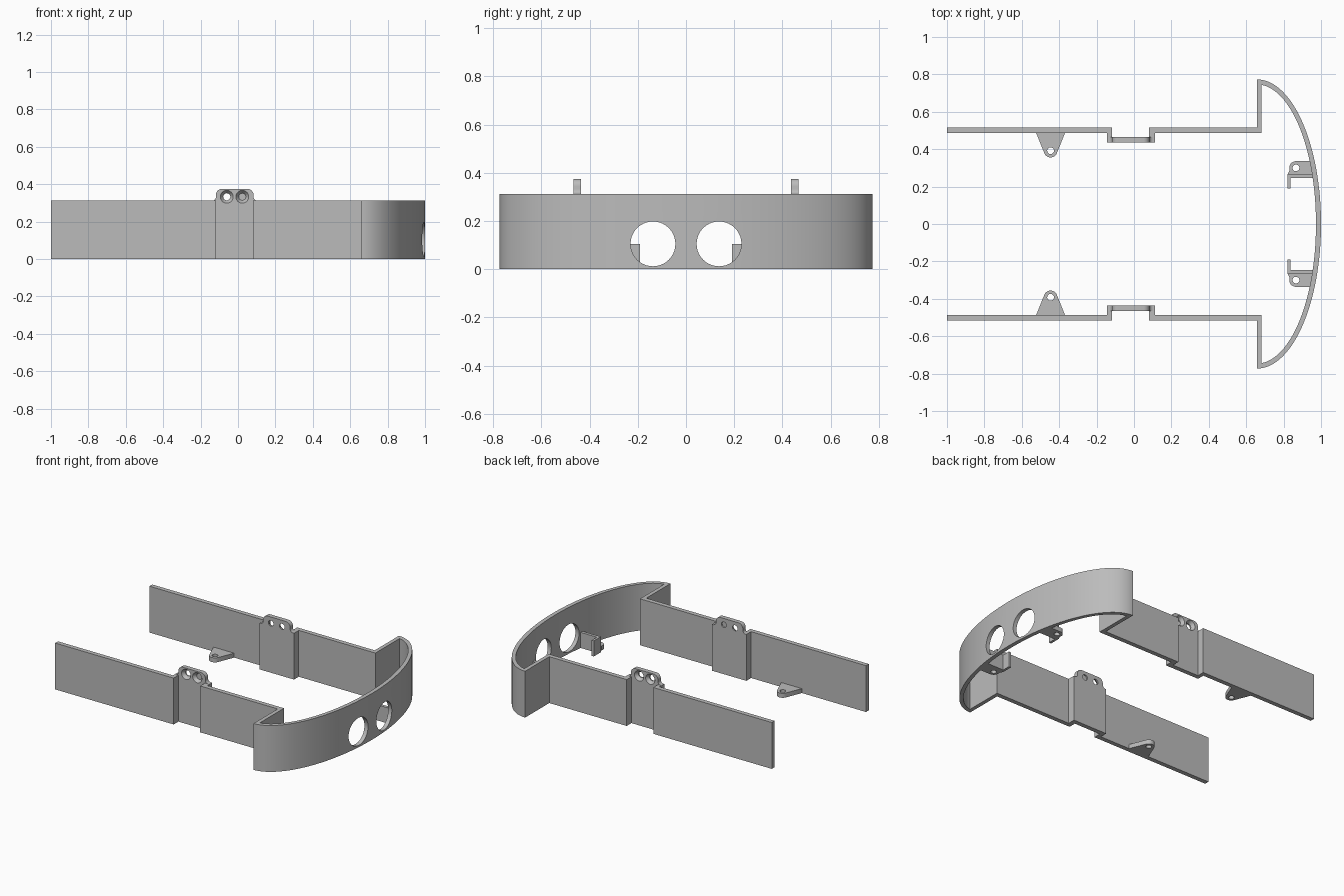
import bpy, bmesh
from math import cos, sin, pi, radians, sqrt, acos
from mathutils import Matrix, Vector

cube = bpy.data.objects.get("Cube")
if cube:
    bpy.data.objects.remove(cube)

GREY = (0.5, 0.5, 0.5, 1)
grey = bpy.data.materials.new("mid_grey")
grey.use_nodes = True
grey.diffuse_color = GREY
grey.node_tree.nodes["Principled BSDF"].inputs["Base Color"].default_value = GREY

WALL, HEIGHT, SHEET = 0.516, 0.312, 0.03


def add_object(name, bm):
    bmesh.ops.recalc_face_normals(bm, faces=bm.faces)
    mesh = bpy.data.meshes.new(name)
    bm.to_mesh(mesh)
    bm.free()
    mesh.materials.append(grey)
    obj = bpy.data.objects.new(name, mesh)
    bpy.context.collection.objects.link(obj)
    return obj


def prism(name, outline, low, high, axis="z", side=1):
    """Extrude an outline along z (xy outline) or y (xz outline); side=-1 mirrors in y."""
    bm = bmesh.new()
    place = (lambda a, b: (a, b * side, low)) if axis == "z" else (lambda a, b: (a, low * side, b))
    face = bm.faces.new([bm.verts.new(place(a, b)) for a, b in outline])
    depth = high - low
    shift = (0, 0, depth) if axis == "z" else (0, depth * side, 0)
    grown = bmesh.ops.extrude_face_region(bm, geom=[face])
    moved = [v for v in grown["geom"] if isinstance(v, bmesh.types.BMVert)]
    bmesh.ops.translate(bm, verts=moved, vec=shift)
    return add_object(name, bm)


def cutter(center, direction, depth, r1, r2=None):
    """Round or conical drill centred on a point."""
    bm = bmesh.new()
    turn = Vector((0, 0, 1)).rotation_difference(Vector(direction)).to_matrix().to_4x4()
    bmesh.ops.create_cone(bm, cap_ends=True, segments=40, radius1=r1, radius2=r2 or r1,
                          depth=depth, matrix=Matrix.Translation(center) @ turn)
    obj = add_object("drill", bm)
    obj.hide_render = True
    return obj


def finish(obj, cutters=()):
    """Drill the holes, then smooth the curved faces."""
    for c in cutters:
        mod = obj.modifiers.new("hole", "BOOLEAN")
        mod.object, mod.operation, mod.solver = c, "DIFFERENCE", "EXACT"
    if cutters:
        graph = bpy.context.evaluated_depsgraph_get()
        mesh = bpy.data.meshes.new_from_object(obj.evaluated_get(graph))
        obj.modifiers.clear()
        obj.data = mesh
        for c in cutters:
            bpy.data.objects.remove(c)
    bpy.ops.object.select_all(action="DESELECT")
    obj.select_set(True)
    bpy.context.view_layer.objects.active = obj
    bpy.ops.object.shade_smooth_by_angle(angle=radians(30))


def arc(cx, cz, rx, rz, start, end, steps):
    angles = [radians(start + (end - start) * i / steps) for i in range(steps + 1)]
    return [(cx + rx * cos(a), cz + rz * sin(a)) for a in angles]


# Bent sheet wall: bowed end, step in to the side walls, shallow side recess
BOW_X, RX, RY = 0.657, 0.343, 0.773
inner_end = 90 - 4.72
outer = arc(BOW_X, 0, RX, RY, 0, 90, 40) + [
    (BOW_X, WALL), (0.08, WALL), (0.08, WALL - 0.05),
    (-0.118, WALL - 0.05), (-0.118, WALL), (-1, WALL)]
back = WALL - SHEET
inner = [(-1, back), (-0.144, back), (-0.144, back - 0.05), (0.112, back - 0.05),
         (0.112, back), (BOW_X + 0.026, back)]
inner += arc(BOW_X, 0, RX - 0.027, RY - 0.027, inner_end, 0, 40)
half = outer + inner
mirrored = [(x, -y) for x, y in reversed(half[1:-1])]
wall = prism("bent_wall", half + mirrored, 0, HEIGHT)
finish(wall, [cutter((0.95, s * 0.137, 0.105), (1, 0, 0), 0.3, 0.093) for s in (1, -1)])

for side, label in ((1, "left"), (-1, "right")):
    # Upright ear with two countersunk holes
    y0, y1 = back - 0.05, WALL - 0.05
    ear = [(-0.138, 0.29), (0.103, 0.29)]
    ear += arc(0.103, HEIGHT + 0.02, 0.02, 0.02, 270, 180, 6)
    ear += arc(0.051, 0.343, 0.032, 0.032, 0, 90, 8)
    ear += arc(-0.086, 0.343, 0.032, 0.032, 90, 180, 8)
    ear += arc(-0.138, HEIGHT + 0.02, 0.02, 0.02, 0, -90, 6)
    # The drilled sheet continues a little below the wall's top edge
    drills = []
    for x in (-0.06, 0.023):
        drills.append(((x, side * (y0 + y1) / 2, 0.333), (0, side, 0), 0.1, 0.019))
        drills.append(((x, side * (y1 - 0.01), 0.333), (0, side, 0), 0.022, 0.019, 0.035))
    finish(prism(label + "_ear", ear, y0, y1, "y", side), [cutter(*d) for d in drills])
    finish(wall, [cutter(*d) for d in drills])

    # Tapered floor lug on the inside of the side wall
    lug = [(-0.523, back + 0.01), (-0.523, back)]
    lug += arc(-0.446, 0.392, 0.036, 0.036, 205, 335, 14)
    lug += [(-0.369, back), (-0.369, back + 0.01)]
    finish(prism(label + "_floor_lug", lug, 0, SHEET, "z", side),
           [cutter((-0.446, side * 0.392, 0), (0, 0, 1), 0.2, 0.018)])

    # Hooked bracket behind the bowed end
    hook = [(0.975, 0.265), (0.82, 0.265), (0.82, 0.19), (0.836, 0.19), (0.836, 0.245), (0.975, 0.245)]
    finish(prism(label + "_hook_bracket", hook, 0, 0.105, "z", side))
    foot = [(0.965, 0.262), (0.82, 0.262)]
    foot += arc(0.866, 0.3, 0.036, 0.036, 200, 90, 12) + [(0.955, 0.336)]
    finish(prism(label + "_bracket_foot", foot, 0, SHEET, "z", side),
           [cutter((0.866, side * 0.3, 0), (0, 0, 1), 0.2, 0.018)])
